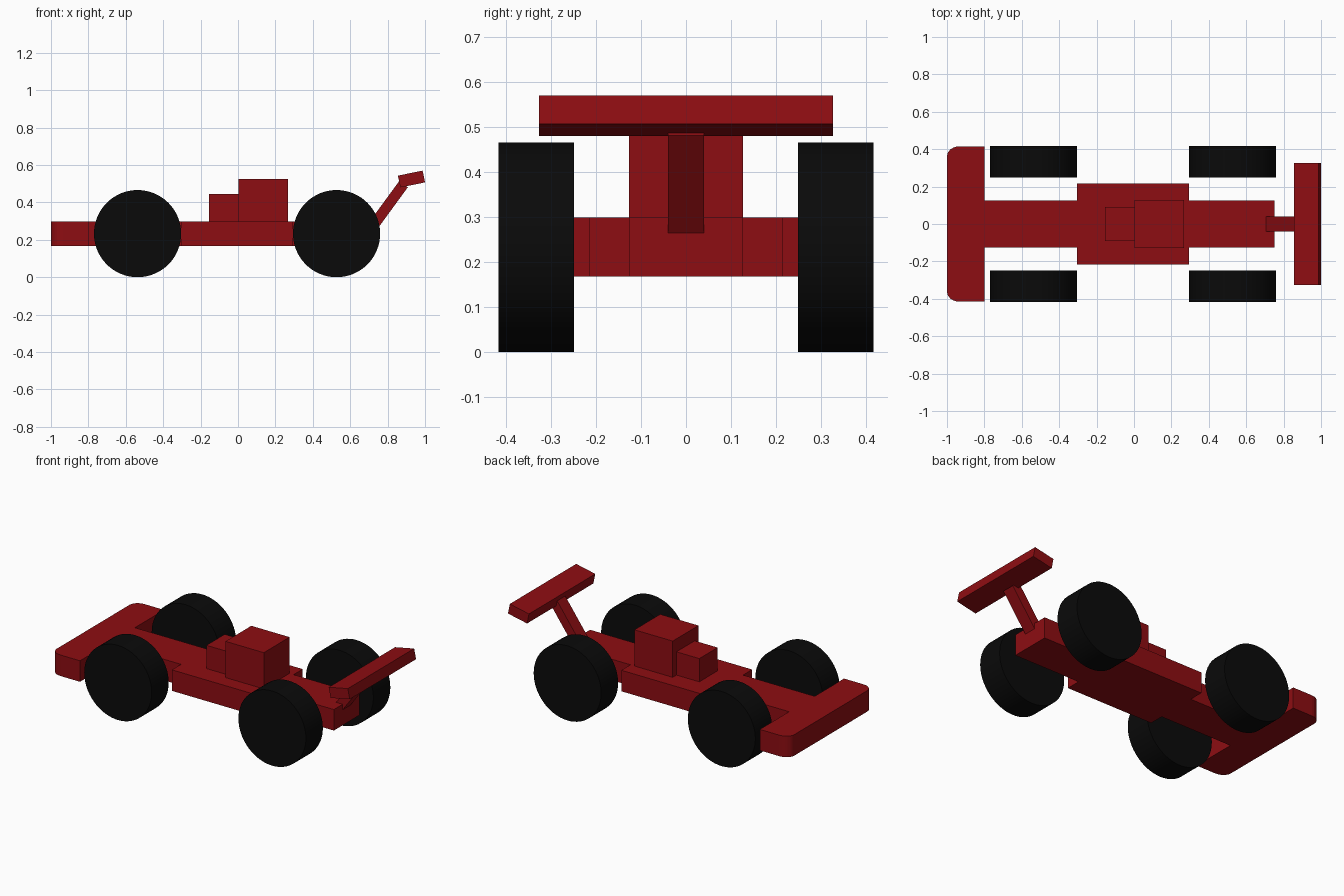
import bpy, bmesh, math
from mathutils import Vector

if "Cube" in bpy.data.objects:
    bpy.data.objects.remove(bpy.data.objects["Cube"])


def material(name, rgb):
    m = bpy.data.materials.new(name)
    m.diffuse_color = (*rgb, 1)
    m.use_nodes = True
    m.node_tree.nodes["Principled BSDF"].inputs["Base Color"].default_value = m.diffuse_color
    return m


RED = material("red_paint", (0.27, 0.004, 0.006))
BLACK = material("black_rubber", (0.003, 0.003, 0.003))


def prism(name, outline, depth, mat=RED):
    """Extrude a closed 3D outline along a depth vector."""
    bm = bmesh.new()
    face = bm.faces.new([bm.verts.new(p) for p in outline])
    res = bmesh.ops.extrude_face_region(bm, geom=[face], use_keep_orig=True)
    verts = [g for g in res["geom"] if isinstance(g, bmesh.types.BMVert)]
    bmesh.ops.translate(bm, verts=verts, vec=Vector(depth))
    bmesh.ops.recalc_face_normals(bm, faces=bm.faces)
    mesh = bpy.data.meshes.new(name)
    bm.to_mesh(mesh)
    bm.free()
    ob = bpy.data.objects.new(name, mesh)
    bpy.context.collection.objects.link(ob)
    mesh.materials.append(mat)
    return ob


def side_prism(name, xz, half_width):
    return prism(name, [(x, -half_width, z) for x, z in xz], (0, 2 * half_width, 0))


def box(name, x0, x1, half_width, z0, z1):
    return side_prism(name, [(x0, z0), (x1, z0), (x1, z1), (x0, z1)], half_width)


# Chassis: flat plan outline with rounded nose corners, mirrored across y
corner = [(-0.935 - 0.065 * math.cos(a), 0.36 + 0.055 * math.sin(a))
          for a in (i * math.pi / 12 for i in range(7))]
half = corner + [(-0.8, 0.415), (-0.8, 0.126), (-0.305, 0.126), (-0.305, 0.216),
                 (0.295, 0.216), (0.295, 0.126), (0.75, 0.126)]
outline = half + [(x, -y) for x, y in reversed(half)]
prism("chassis", [(x, y, 0.168) for x, y in outline], (0, 0, 0.131))

# Engine block and lower cowl
box("engine_block", 0.003, 0.267, 0.127, 0.29, 0.525)
box("cowl", -0.155, 0.003, 0.09, 0.29, 0.444)

# Rear wing and its leaning strut
side_prism("wing_strut", [(0.718, 0.221), (0.908, 0.481), (0.862, 0.514), (0.672, 0.254)], 0.04)
side_prism("rear_wing", [(0.868, 0.48), (1.0, 0.507), (0.987, 0.57), (0.855, 0.543)], 0.327)

# Wheels
R = 0.233
for end, x in (("front", -0.537), ("rear", 0.527)):
    for side, y in (("left", 0.3325), ("right", -0.3325)):
        bpy.ops.mesh.primitive_cylinder_add(vertices=64, radius=R, depth=0.167,
                                            location=(x, y, R),
                                            rotation=(math.pi / 2, 0, 0))
        wheel = bpy.context.object
        wheel.name = f"{end}_{side}_wheel"
        wheel.data.materials.append(BLACK)
        bpy.ops.object.shade_smooth_by_angle(angle=math.radians(30))
